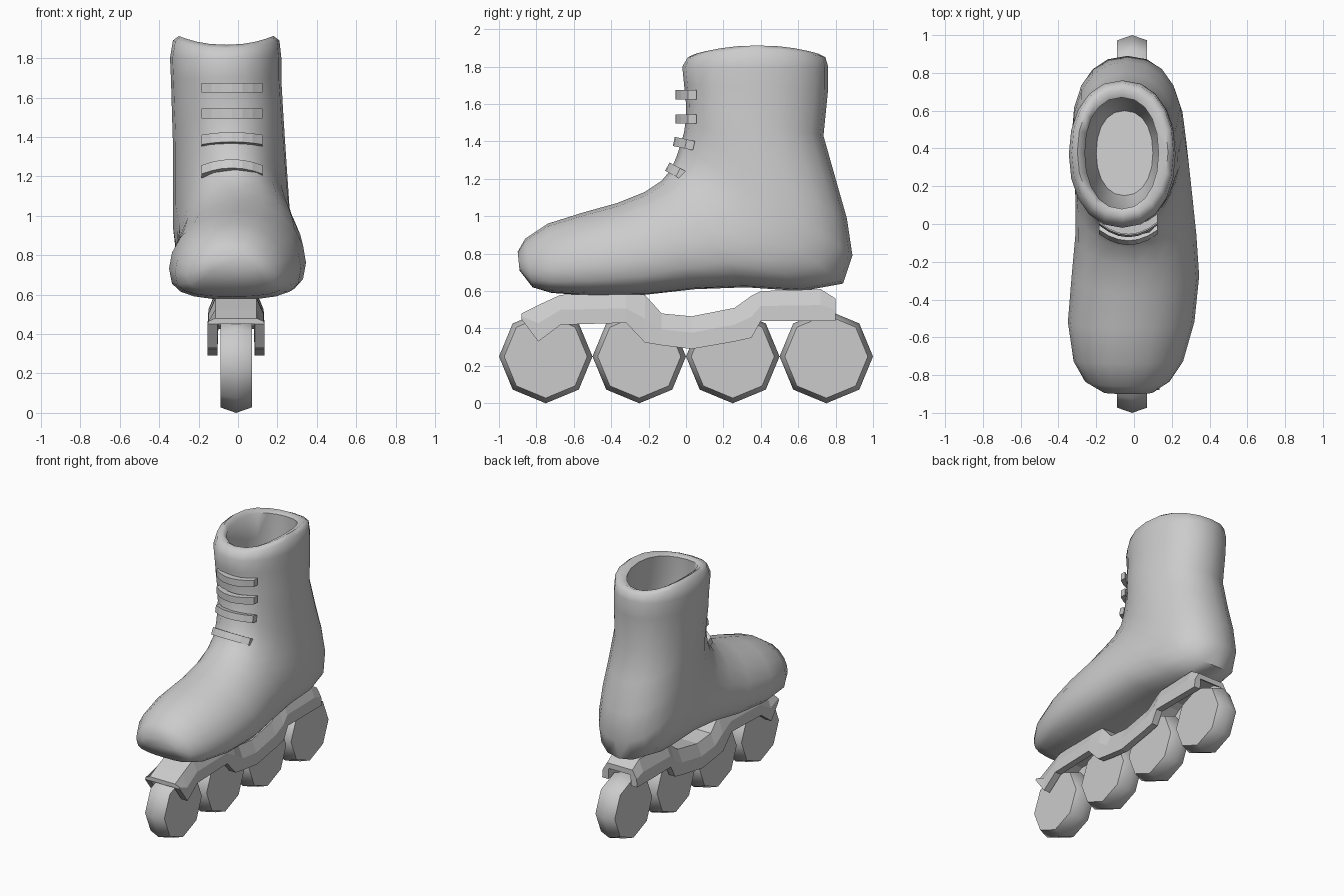
import bpy, bmesh
from math import sin, cos, pi, radians
from mathutils import Vector, Matrix

cube = bpy.data.objects.get("Cube")
if cube:
    bpy.data.objects.remove(cube, do_unlink=True)

GREY = (0.6, 0.6, 0.6, 1)
mat = bpy.data.materials.new("light grey")
mat.use_nodes = True
mat.diffuse_color = GREY
mat.node_tree.nodes["Principled BSDF"].inputs["Base Color"].default_value = GREY


def loft(name, rings, smooth=None):
    """Skin closed rings of equal length, cap both ends and make an object."""
    bm = bmesh.new()
    loops = [[bm.verts.new(p) for p in ring] for ring in rings]
    n = len(loops[0])
    for a, b in zip(loops, loops[1:]):
        for i in range(n):
            j = (i + 1) % n
            bm.faces.new((a[i], a[j], b[j], b[i]))
    bm.faces.new(loops[0])
    bm.faces.new(loops[-1])
    bmesh.ops.recalc_face_normals(bm, faces=bm.faces)
    mesh = bpy.data.meshes.new(name)
    bm.to_mesh(mesh)
    bm.free()
    mesh.materials.append(mat)
    obj = bpy.data.objects.new(name, mesh)
    bpy.context.collection.objects.link(obj)
    if smooth:
        bpy.ops.object.select_all(action='DESELECT')
        obj.select_set(True)
        bpy.context.view_layer.objects.active = obj
        bpy.ops.object.shade_smooth_by_angle(angle=radians(smooth))
    return obj


def power(v, e):
    return abs(v) ** e * (1 if v >= 0 else -1)


def boot_ring(ay, az, by, bz, xl, xr, low=0, box=0.9, lift=0, n=20):
    """Oval between an instep point a and a sole or heel point b."""
    a, b = Vector((0, ay, az)), Vector((0, by, bz))
    mid, half = (a + b) / 2, (a - b) / 2
    pts = []
    for i in range(n):
        v, w = cos(2 * pi * i / n), sin(2 * pi * i / n)
        v2 = power(v, 0.95 if v > 0 else box)
        p = mid + half * (v2 + low * (v2 * v2 - 1))
        p.x = (xl + xr) / 2 + (xr - xl) / 2 * power(w, 0.9)
        p.z += lift * w * w
        pts.append(p)
    return pts


# Boot: sections fan from the toe, round the heel and up the shaft
sections = [
    (-.9, .81, -.89, .71, -.16, .1),
    (-.86, .88, -.82, .62, -.26, .19),
    (-.74, .96, -.72, .59, -.32, .26),
    (-.55, 1.02, -.5, .575, -.35, .32),
    (-.37, 1.07, -.22, .58, -.33, .345),
    (-.22, 1.13, .05, .61, -.31, .33),
    (-.13, 1.19, .32, .62, -.31, .31),
    (-.08, 1.25, .62, .6, -.32, .29),
    (-.05, 1.32, .84, .64, -.33, .27),
    (-.03, 1.38, .89, .79, -.33, .26),
    (-.01, 1.45, .86, .99, -.33, .25),
    (0, 1.52, .8, 1.2, -.33, .24),
    (0, 1.6, .735, 1.43, -.335, .23),
    (-.01, 1.7, .76, 1.68, -.34, .22),
    (-.02, 1.8, .76, 1.8, -.345, .22),
]
rings = []
for i, s in enumerate(sections):
    foot = max(0, 1 - i / 11)
    rings.append(boot_ring(*s, low=0.4 * foot, box=0.95 - 0.2 * foot))

# Rolled collar and the lining inside it
collar = [
    (.01, 1.85, .745, 1.85, -.33, .21, .04),
    (.05, 1.868, .71, 1.868, -.3, .18, .045),
    (.08, 1.85, .67, 1.85, -.26, .13, .04),
    (.07, 1.7, .67, 1.7, -.26, .14, 0),
    (.08, 1.4, .65, 1.35, -.25, .14, 0),
    (.15, 1.2, .6, 1.15, -.2, .1, 0),
]
for *s, lift in collar:
    rings.append(boot_ring(*s, lift=lift))
loft("boot", rings, 60)

# Wheel frame: splayed channel, y / top / bottom at each station
CX = -0.01
stations = [
    (-.88, .48, .45), (-.79, .525, .33), (-.67, .58, .42), (-.32, .585, .43),
    (-.22, .58, .325), (-.13, .48, .31), (.03, .465, .29), (.26, .51, .33),
    (.35, .575, .35), (.4, .6, .44), (.72, .61, .44), (.8, .56, .44),
]
channel = []
for y, top, bottom in stations:
    inner = max(top - 0.04, bottom)
    side = [(.105, top), (.14, top * .5 + bottom * .5), (.145, bottom),
            (.095, bottom), (.09, inner)]
    outline = side + [(-x, z) for x, z in reversed(side)]
    channel.append([(CX + x, y, z) for x, z in outline])
loft("wheel_frame", channel)

# Four eight-sided wheels with a ridged tread
for k in range(4):
    y0 = -0.75 + 0.5 * k
    tread = []
    for x, r in ((-.08, .222), (0, .25), (.08, .222)):
        tread.append([(CX + x, y0 + r * sin(i * pi / 4), .25 + r * cos(i * pi / 4))
                      for i in range(8)])
    loft(f"wheel_{k + 1}", tread, 50)

# Lace bands bowed around the front of the shaft
for k, (y, z, tilt) in enumerate([(-.055, 1.65, 0), (-.055, 1.52, 0),
                                  (-.065, 1.4, -12), (-.1, 1.265, -28)]):
    place = Matrix.Translation((-.03, y, z)) @ Matrix.Rotation(radians(tilt), 4, 'X')
    band = []
    for i in range(-3, 4):
        t = i / 3
        bow = 0.065 * t * t
        band.append([place @ Vector((.155 * t, bow + d, h)) for d, h in
                     ((0, -.025), (.045, -.025), (.045, .025), (0, .025))])
    loft(f"lace_{k + 1}", band)
